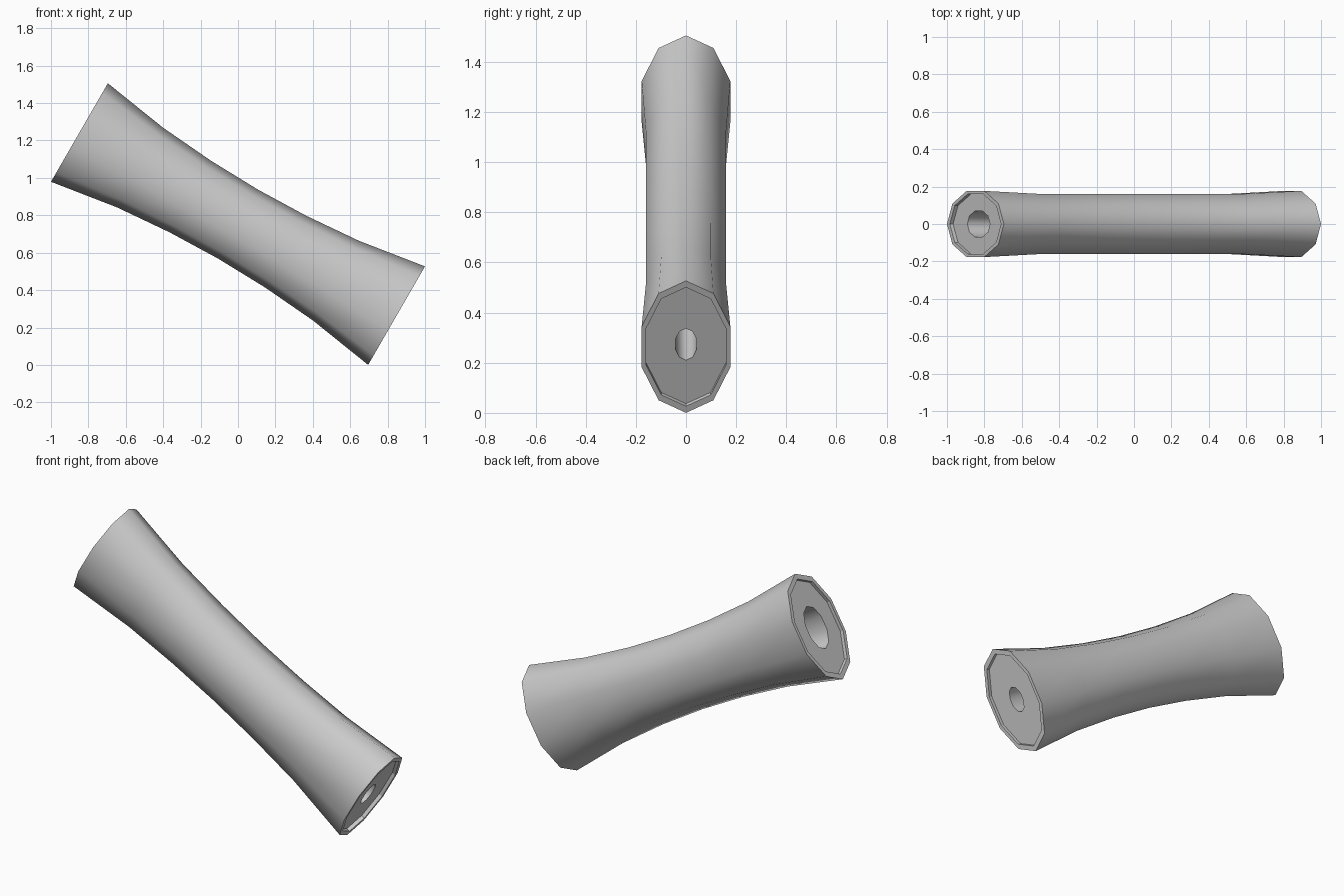
import bpy, bmesh
from math import sin, cos, pi, radians
from mathutils import Vector

if "Cube" in bpy.data.objects:
    bpy.data.objects.remove(bpy.data.objects["Cube"])

SIDES = 10
TILT = radians(30)
HALF = 0.979
R, W = 0.304, 0.186          # end ring semi-axes: in the tilt plane / along y
DEPTH = 0.02

centre = Vector((0, 0, 0.753))
axis = Vector((cos(TILT), 0, -sin(TILT)))
up = Vector((sin(TILT), 0, cos(TILT)))
side = Vector((0, 1, 0))

# Outer waisted skin: position along the axis and the two semi-axes
half_profile = [(HALF, R, W), (0.605, 0.246, 0.168), (0.295, 0.221, 0.168)]
outer = ([(-t, r, w) for t, r, w in half_profile] + [(0, 0.213, 0.168)]
         + half_profile[::-1])


# Recessed end cap: rim inset, sunken floor, bore opening
def cap(s, bore):
    inner = HALF - DEPTH
    return [(s * HALF, R * 0.9, W * 0.9), (s * inner, R * 0.9, W * 0.9),
            (s * inner, R * bore, W * bore)]


# Closed loop of rings: skin, lower cap, tapered bore, upper cap
rings = outer + cap(1, 0.24) + cap(-1, 0.40)[::-1]
n = len(rings)
bore_start = len(outer) + 2

bm = bmesh.new()
loops = []
for t, r, w in rings:
    loops.append([bm.verts.new(centre + axis * t + up * (r * cos(2 * pi * k / SIDES))
                               + side * (w * sin(2 * pi * k / SIDES)))
                  for k in range(SIDES)])
for i in range(n):
    a, b = loops[i], loops[(i + 1) % n]
    smooth = i < len(outer) - 1 or i == bore_start
    for k in range(SIDES):
        j = (k + 1) % SIDES
        f = bm.faces.new((a[k], a[j], b[j], b[k]))
        f.smooth = smooth
bmesh.ops.recalc_face_normals(bm, faces=bm.faces)

mesh = bpy.data.meshes.new("hollow_waisted_shaft")
bm.to_mesh(mesh)
bm.free()
shaft = bpy.data.objects.new("hollow_waisted_shaft", mesh)
bpy.context.collection.objects.link(shaft)
